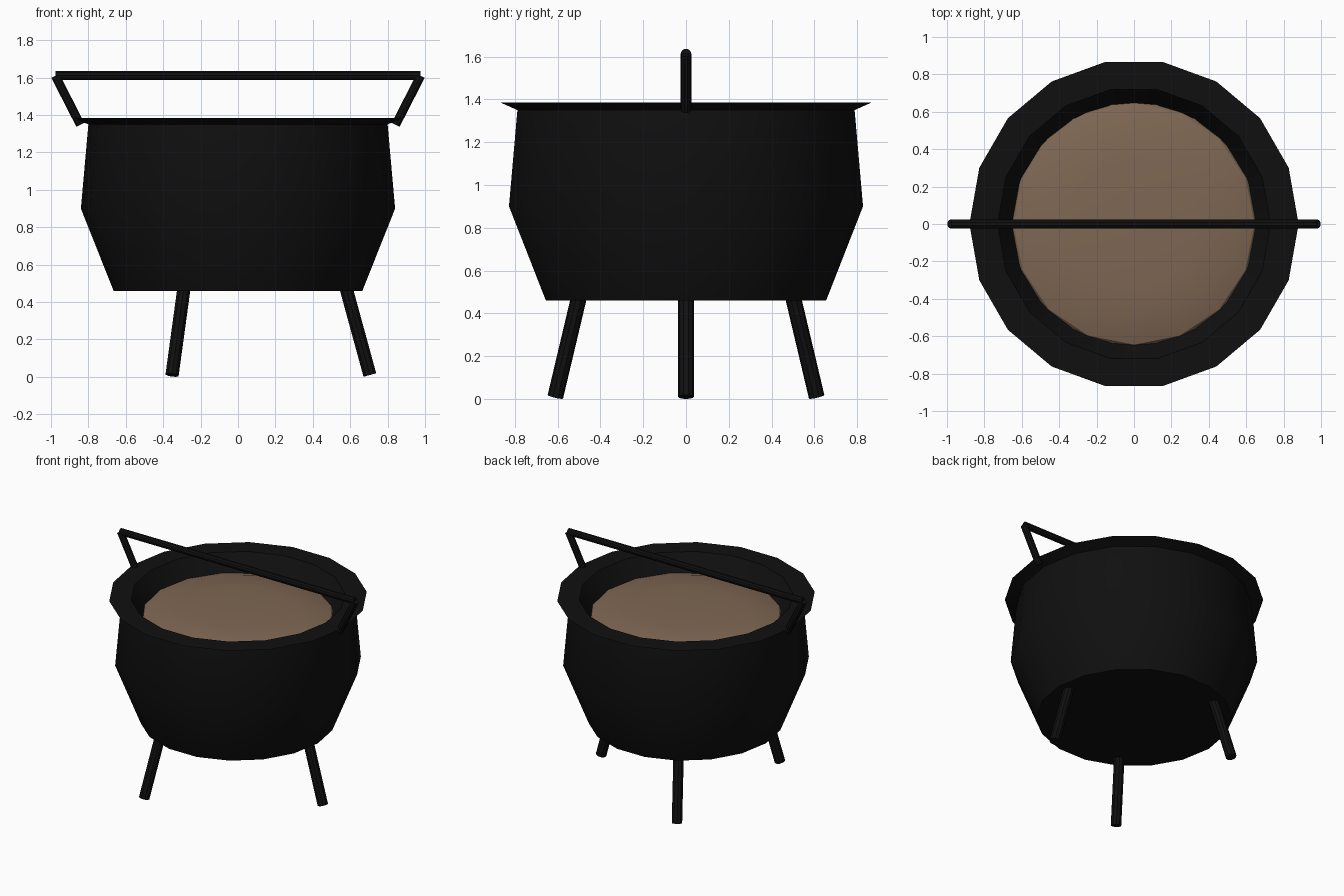
import bpy, bmesh, math
from mathutils import Vector

if "Cube" in bpy.data.objects:
    bpy.data.objects.remove(bpy.data.objects["Cube"])


def material(name, rgb):
    m = bpy.data.materials.new(name)
    m.diffuse_color = (*rgb, 1)
    m.use_nodes = True
    m.node_tree.nodes["Principled BSDF"].inputs["Base Color"].default_value = m.diffuse_color
    return m


IRON = material("black iron", (0.005, 0.005, 0.005))
STEW = material("brown stew", (0.21, 0.135, 0.086))


def finish(bm, name, mat):
    bmesh.ops.recalc_face_normals(bm, faces=bm.faces)
    me = bpy.data.meshes.new(name)
    bm.to_mesh(me)
    bm.free()
    me.materials.append(mat)
    ob = bpy.data.objects.new(name, me)
    bpy.context.collection.objects.link(ob)
    bpy.ops.object.select_all(action='DESELECT')
    ob.select_set(True)
    bpy.context.view_layer.objects.active = ob
    bpy.ops.object.shade_smooth_by_angle(angle=math.radians(30))
    return ob


def lathe(name, profile, sides, mat):
    """Closed solid of revolution; first and last rings are capped."""
    bm = bmesh.new()
    rings = []
    for r, z in profile:
        rings.append([bm.verts.new((r * math.cos(2 * math.pi * i / sides),
                                    r * math.sin(2 * math.pi * i / sides), z))
                      for i in range(sides)])
    for a, b in zip(rings, rings[1:]):
        for i in range(sides):
            j = (i + 1) % sides
            bm.faces.new((a[i], a[j], b[j], b[i]))
    bm.faces.new(rings[0])
    bm.faces.new(rings[-1])
    return finish(bm, name, mat)


def rod(name, p, q, radius, mat, sides=10):
    """Straight round bar between two points."""
    p, q = Vector(p), Vector(q)
    d = q - p
    bm = bmesh.new()
    bmesh.ops.create_cone(bm, cap_ends=True, segments=sides, radius1=radius,
                          radius2=radius, depth=d.length)
    bmesh.ops.rotate(bm, verts=bm.verts, matrix=Vector((0, 0, 1)).rotation_difference(d).to_matrix())
    bmesh.ops.translate(bm, verts=bm.verts, vec=(p + q) / 2)
    return finish(bm, name, mat)


# Pot: outer wall, flared rim, inner wall
lathe("cauldron_body", [(0.665, 0.46), (0.84, 0.90), (0.80, 1.35), (0.88, 1.385),
                        (0.73, 1.385), (0.65, 1.25), (0.65, 1.0)], 18, IRON)

# Contents: low dome that sinks into the inner wall
lathe("stew", [(0.70, 1.10), (0.70, 1.20), (0.645, 1.265), (0.54, 1.295),
               (0.35, 1.31), (0.12, 1.315)], 16, STEW)

# Three splayed legs
for k in range(3):
    a = math.radians(120 * k)
    c, s = math.cos(a), math.sin(a)
    rod(f"leg_{k + 1}", (0.705 * c, 0.705 * s, 0.01), (0.56 * c, 0.56 * s, 0.54), 0.037, IRON)

# Handle: two slanted arms and a crossbar
for side, label in ((-1, "left"), (1, "right")):
    rod(f"handle_arm_{label}", (side * 0.843, 0, 1.348), (side * 0.977, 0, 1.61), 0.025, IRON)
rod("handle_bar", (-0.975, 0, 1.612), (0.975, 0, 1.612), 0.025, IRON)
